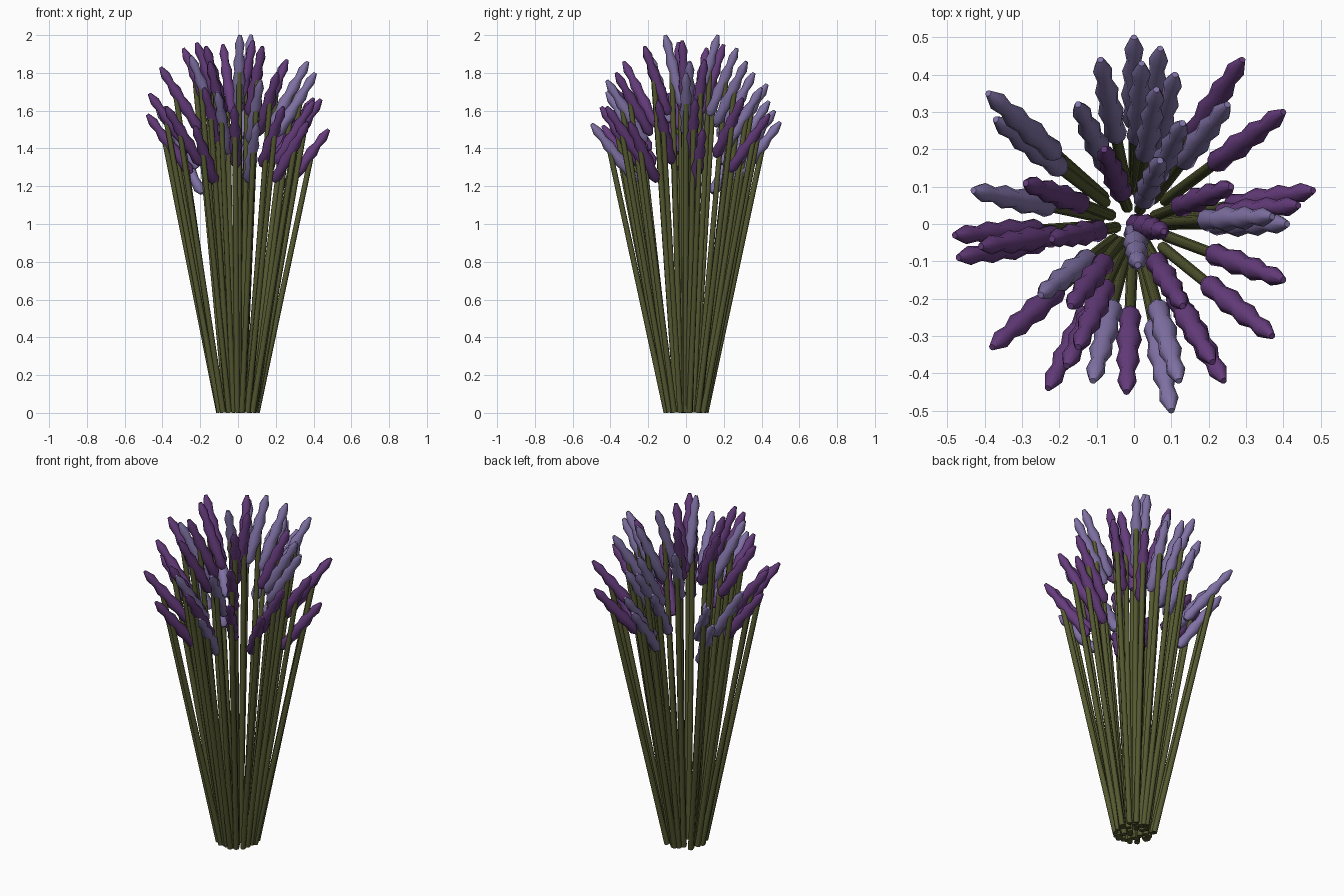
import bpy, bmesh, math
from mathutils import Vector

if "Cube" in bpy.data.objects:
    bpy.data.objects.remove(bpy.data.objects["Cube"])

# Flower tips (x, y, z) for each colour
DARK = [(.29,.44,1.58), (.40,.30,1.665), (.48,.09,1.50), (.44,.05,1.66), (.26,.10,1.87),
        (.40,-.15,1.65), (.37,-.30,1.54), (.24,-.42,1.62), (-.02,-.45,1.62), (-.23,-.44,1.52),
        (-.15,-.33,1.86), (-.38,-.33,1.62), (-.47,-.09,1.69), (-.48,-.03,1.58), (-.22,-.04,1.96),
        (-.29,.11,1.93), (-.08,.20,1.95), (.08,-.02,1.97), (.13,-.22,1.94), (-.17,-.22,1.94),
        (.21,-.37,1.80), (-.41,-.06,1.83), (-.18,-.38,1.72)]
LIGHT = [(.00,.50,1.54), (.07,.47,1.60), (.11,.40,1.72), (-.09,.44,1.65), (-.15,.32,1.86),
         (-.39,.35,1.62), (-.37,.28,1.48), (.25,.32,1.86), (.41,.00,1.80), (.10,-.50,1.53),
         (.12,-.42,1.76), (-.11,-.42,1.70), (-.25,-.19,1.89), (-.43,.09,1.62), (.07,.17,2.0),
         (.13,.27,1.93), (.01,-.11,2.0), (.37,.02,1.86), (.02,.43,1.74), (.06,.36,1.80)]

# Bumpy flower profile: fraction of length, radius
BUD = [(0, .014), (.08, .031), (.22, .025), (.36, .035), (.49, .025),
       (.62, .032), (.74, .020), (.87, .026), (1, .009)]
LENGTH = .39


def lathe(bm, start, end, profile, sides):
    """Sweep a stepped profile along a straight line."""
    axis = end - start
    rot = axis.to_track_quat('Z', 'Y')
    rings = []
    for t, r in profile:
        ring = []
        for i in range(sides):
            a = math.tau * i / sides
            ring.append(bm.verts.new(start + axis * t + rot @ Vector((r * math.cos(a), r * math.sin(a), 0))))
        rings.append(ring)
    for lo, hi in zip(rings, rings[1:]):
        for i in range(sides):
            j = (i + 1) % sides
            bm.faces.new((lo[i], lo[j], hi[j], hi[i])).smooth = True
    bm.faces.new(rings[0][::-1])
    bm.faces.new(rings[-1])


def make_object(name, bm, color):
    mesh = bpy.data.meshes.new(name)
    bm.to_mesh(mesh)
    bm.free()
    mat = bpy.data.materials.new(name)
    mat.diffuse_color = (*color, 1)
    mat.use_nodes = True
    mat.node_tree.nodes["Principled BSDF"].inputs["Base Color"].default_value = mat.diffuse_color
    mesh.materials.append(mat)
    bpy.context.collection.objects.link(bpy.data.objects.new(name, mesh))


stems = bmesh.new()
for name, tips, color in (("dark_flowers", DARK, (.13, .045, .20)),
                          ("light_flowers", LIGHT, (.22, .17, .38))):
    heads = bmesh.new()
    for p in tips:
        tip = Vector(p)
        flat = Vector((tip.x, tip.y, 0))
        out = flat.normalized()
        # Flower head leans outward more the further it is from the middle
        run = .05 + .38 * flat.length
        base = tip - out * run - Vector((0, 0, math.sqrt(LENGTH ** 2 - run ** 2)))
        lathe(heads, base, tip, BUD, 8)
        # Straight stem meets the head partway up
        top = base.lerp(tip, .62)
        spread = Vector((top.x, top.y, 0))
        foot = spread.normalized() * (.01 + .23 * spread.length) + Vector((0, 0, .003))
        lathe(stems, foot, top, [(0, .0155), (1, .0145)], 8)
    make_object(name, heads, color)
make_object("stems", stems, (.09, .10, .03))
